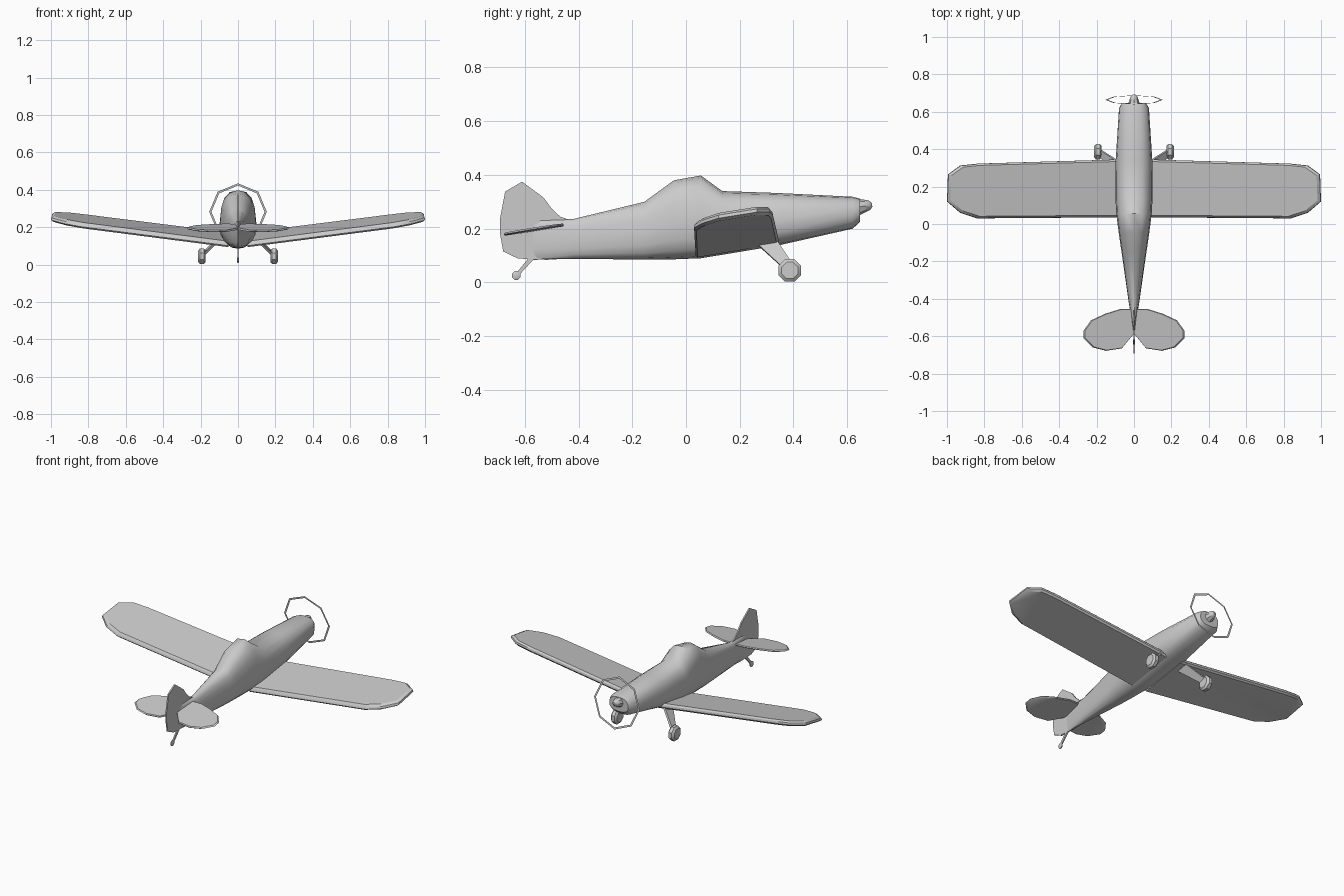
import bpy, bmesh
from math import sin, cos, pi, copysign, radians

if "Cube" in bpy.data.objects:
    bpy.data.objects.remove(bpy.data.objects["Cube"])

PITCH = 0.165                      # nose-up slope shared by wing, tail and propeller
ANGLE = radians(9)


def loft(name, rings, caps=True, mirror=False, smooth=35):
    """Skin a list of closed rings with equal point counts."""
    bm = bmesh.new()
    vs = [[bm.verts.new(p) for p in r] for r in rings]
    n = len(rings[0])
    for a, b in zip(vs, vs[1:]):
        for i in range(n):
            j = (i + 1) % n
            bm.faces.new((a[i], a[j], b[j], b[i]))
    if caps:
        bm.faces.new(vs[0][::-1])
        bm.faces.new(vs[-1])
    bmesh.ops.recalc_face_normals(bm, faces=bm.faces)
    me = bpy.data.meshes.new(name)
    bm.to_mesh(me)
    bm.free()
    ob = bpy.data.objects.new(name, me)
    bpy.context.collection.objects.link(ob)
    if mirror:
        ob.modifiers.new("Mirror", 'MIRROR')
    bpy.ops.object.select_all(action='DESELECT')
    ob.select_set(True)
    bpy.context.view_layer.objects.active = ob
    if smooth:
        bpy.ops.object.shade_smooth_by_angle(angle=radians(smooth))
    return ob


def section(y, hw, zb, zt, n=16, e=2.5):
    """Rounded fuselage section, widest a little below half height."""
    zm = zb + 0.45 * (zt - zb)
    pts = []
    for i in range(n):
        c, s = cos(2 * pi * i / n), sin(2 * pi * i / n)
        h = zt - zm if s > 0 else zm - zb
        pts.append((hw * copysign(abs(c) ** (2 / e), c), y,
                    zm + h * copysign(abs(s) ** (2 / e), s)))
    return pts


def disc(y0, z0, r, d, n=8):
    """Ring facing along the tilted thrust line, d forward of (y0, z0)."""
    return [(r * sin(2 * pi * i / n),
             y0 + d * cos(ANGLE) - r * cos(2 * pi * i / n) * sin(ANGLE),
             z0 + d * sin(ANGLE) + r * cos(2 * pi * i / n) * cos(ANGLE))
            for i in range(n)]


def wheel(name, x, y, z, r, w, mirror):
    prof = ((-0.5, 0.72), (-0.25, 1), (0.25, 1), (0.5, 0.72))
    loft(name, [[(x + w * t, y + r * k * cos(pi * (i + .5) / 4) / cos(pi / 8),
                  z + r * k * sin(pi * (i + .5) / 4) / cos(pi / 8)) for i in range(8)]
                for t, k in prof], mirror=mirror, smooth=30)


def slab(outline, cx, cy, sx, sy, zfun, dz):
    """Planform ring, scaled about (cx, cy) and lifted by dz."""
    pts = [(cx + (x - cx) * sx, cy + (y - cy) * sy) for x, y in outline]
    return [(x, y, zfun(x, y) + dz) for x, y in pts]


# Fuselage
loft("fuselage", [section(*s) for s in (
    (-0.57, 0.004, 0.084, 0.235), (-0.42, 0.028, 0.088, 0.236),
    (-0.155, 0.066, 0.085, 0.30), (-0.045, 0.082, 0.086, 0.38),
    (0.055, 0.095, 0.09, 0.398), (0.135, 0.099, 0.103, 0.34),
    (0.34, 0.098, 0.137, 0.333), (0.62, 0.08, 0.20, 0.319),
    (0.647, 0.064, 0.225, 0.312))], smooth=40)

# Wings
wing = [(0.05, 0.346), (0.834, 0.323), (0.93, 0.313), (0.995, 0.265),
        (1.0, 0.12), (0.93, 0.06), (0.84, 0.03), (0.05, 0.036)]
wz = lambda x, y: 0.085 + PITCH * (y - 0.03) + 0.13 * x
loft("wing", [slab(wing, 0.05, 0.19, sx, sy, wz, dz) for sx, sy, dz in (
    (0.985, 0.95, 0), (1, 1, 0.009), (0.997, 0.985, 0.021), (0.98, 0.93, 0.031))],
    mirror=True, smooth=30)

# Tailplane
tail = [(0.003, -0.455), (0.075, -0.455), (0.155, -0.48), (0.23, -0.515), (0.27, -0.57),
        (0.27, -0.61), (0.22, -0.66), (0.15, -0.678), (0.065, -0.665), (0.003, -0.59)]
tz = lambda x, y: 0.170 + PITCH * (y + 0.69) + 0.015 * x
loft("tailplane", [slab(tail, 0.003, -0.57, s, s, tz, dz) for s, dz in (
    (0.97, 0), (1, 0.004), (0.97, 0.010))], mirror=True, smooth=30)

# Fin and rudder
fin = [(-0.692, 0.238), (-0.673, 0.338), (-0.61, 0.375), (-0.53, 0.316), (-0.5, 0.275),
       (-0.468, 0.245), (-0.44, 0.235), (-0.44, 0.09), (-0.517, 0.084), (-0.625, 0.089),
       (-0.68, 0.115), (-0.692, 0.18)]
loft("fin", [[(x, y, z) for y, z in fin] for x in (-0.004, 0.004)], smooth=0)

# Spinner and propeller ring
loft("spinner", [disc(0.635, 0.28, r, d) for r, d in (
    (0.033, 0), (0.024, 0.03), (0.018, 0.048), (0.007, 0.058))], smooth=40)
loft("propeller_ring", [disc(0.664, 0.2825, r, 0) for r in (0.154, 0.142)],
     caps=False, smooth=0)

# Main landing gear
loft("main_leg", [
    [(0.085, 0.265, 0.14), (0.085, 0.34, 0.15), (0.097, 0.34, 0.155), (0.097, 0.265, 0.145)],
    [(0.176, 0.362, 0.052), (0.176, 0.398, 0.065), (0.19, 0.398, 0.068), (0.19, 0.362, 0.055)]],
    mirror=True, smooth=0)
wheel("main_wheel", 0.193, 0.386, 0.045, 0.042, 0.04, True)

# Tail wheel
loft("tail_wheel_strut", [
    [(-0.004, -0.588, 0.088), (0.004, -0.588, 0.088), (0.004, -0.565, 0.088), (-0.004, -0.565, 0.088)],
    [(-0.004, -0.635, 0.03), (0.004, -0.635, 0.03), (0.004, -0.624, 0.024), (-0.004, -0.624, 0.024)]],
    smooth=0)
wheel("tail_wheel", 0, -0.631, 0.026, 0.016, 0.01, False)
